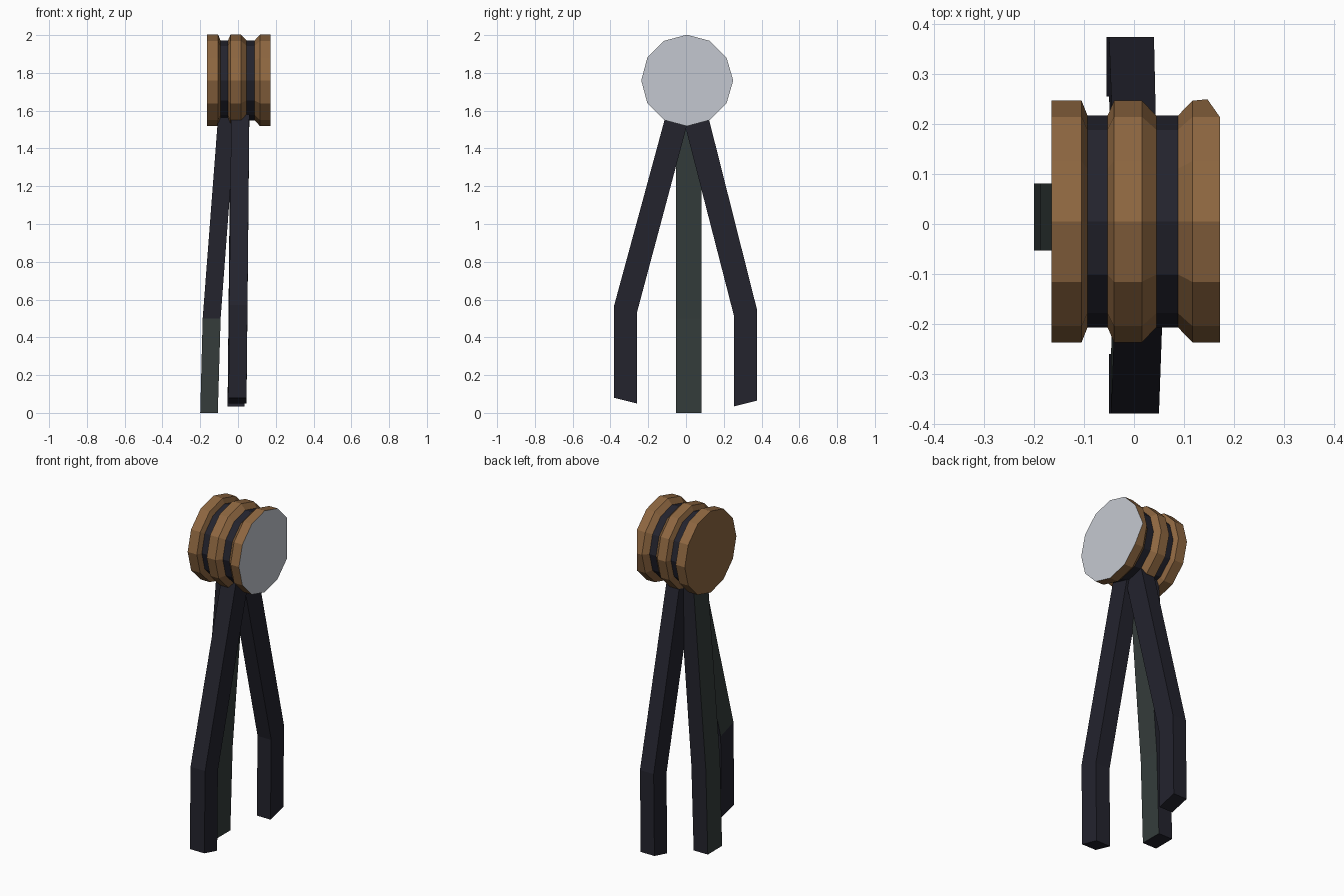
import bpy, bmesh
from math import sin, cos, tau

cube = bpy.data.objects.get("Cube")
if cube:
    bpy.data.objects.remove(cube)


def material(name, rgb):
    m = bpy.data.materials.new(name)
    m.use_nodes = True
    colour = (*rgb, 1)
    m.diffuse_color = colour
    m.node_tree.nodes["Principled BSDF"].inputs["Base Color"].default_value = colour
    return m


wood = material("brown wood", (0.27, 0.135, 0.052))
navy = material("dark navy", (0.017, 0.017, 0.027))
green = material("dark grey green", (0.035, 0.046, 0.044))
pale = material("pale grey", (0.55, 0.58, 0.63))


def loft(name, rings, mats, pick, adjust=None):
    """Skin a list of point rings, cap both ends, colour faces with pick(face, band)."""
    bm = bmesh.new()
    rows = [[bm.verts.new(p) for p in ring] for ring in rings]
    n = len(rows[0])
    bands = [(bm.faces.new(rows[0][::-1]), -1)]
    for i, (a, b) in enumerate(zip(rows, rows[1:])):
        for j in range(n):
            k = (j + 1) % n
            bands.append((bm.faces.new((a[j], a[k], b[k], b[j])), i))
    bands.append((bm.faces.new(rows[-1]), len(rows) - 1))
    bmesh.ops.recalc_face_normals(bm, faces=bm.faces)
    bm.normal_update()
    for face, band in bands:
        face.material_index = mats.index(pick(face, band))
    if adjust:
        adjust(rows)
    mesh = bpy.data.meshes.new(name)
    bm.to_mesh(mesh)
    bm.free()
    for m in mats:
        mesh.materials.append(m)
    obj = bpy.data.objects.new(name, mesh)
    bpy.context.collection.objects.link(obj)
    return obj


# Head: twelve-sided ribbed drum along x, given as (x, radius)
SIDES, RIB, GROOVE = 12, 0.242, 0.212
profile = [(-0.165, RIB), (-0.105, RIB), (-0.093, GROOVE), (-0.053, GROOVE),
           (-0.04, RIB), (0.016, RIB), (0.045, GROOVE), (0.088, GROOVE),
           (0.117, RIB), (0.172, RIB)]
drum = [[(x, 0.005 + r * cos(tau * i / SIDES), 1.76 + r * sin(tau * i / SIDES))
         for i in range(SIDES)] for x, r in profile]


def drum_colour(face, band):
    if band == len(profile) - 1:
        return pale
    return navy if band in (2, 6) else wood


def dent_rim(rows):
    # Chipped corner on the back of the pale striking face
    rows[-1][0].co.x -= 0.025
    rows[-1][0].co.y += 0.003


loft("head", drum, [wood, navy, pale], drum_colour, dent_rim)


# Legs: bent square bars, each ring (x0, x1, outer y, outer z, inner y, inner z)
def leg(name, sections, pick):
    rings = [[(x0, yo, zo), (x1, yo, zo), (x1, yi, zi), (x0, yi, zi)]
             for x0, x1, yo, zo, yi, zi in sections]
    loft(name, rings, [navy, green], pick)


def front_colour(face, band):
    return green if band == 1 and face.normal.x < -0.5 else navy


def middle_colour(face, band):
    side = abs(face.normal.x) > 0.5
    low_front = face.normal.y < -0.5 and band == 0
    return green if side or low_front else navy


leg("front_leg", [(-0.05, 0.045, -0.38, 0.08, -0.26, 0.05),
                  (-0.046, 0.05, -0.38, 0.57, -0.26, 0.53),
                  (-0.036, 0.06, -0.1, 1.6, 0.015, 1.56)], front_colour)
leg("back_leg", [(-0.055, 0.035, 0.375, 0.065, 0.255, 0.035),
                 (-0.05, 0.04, 0.375, 0.55, 0.255, 0.51),
                 (-0.04, 0.046, 0.11, 1.6, -0.015, 1.56)], lambda f, b: navy)
leg("middle_leg", [(-0.2, -0.107, -0.053, 0.0, 0.081, 0.0),
                   (-0.187, -0.092, -0.053, 0.5, 0.081, 0.5),
                   (-0.103, -0.01, -0.053, 1.6, 0.081, 1.6)], middle_colour)
